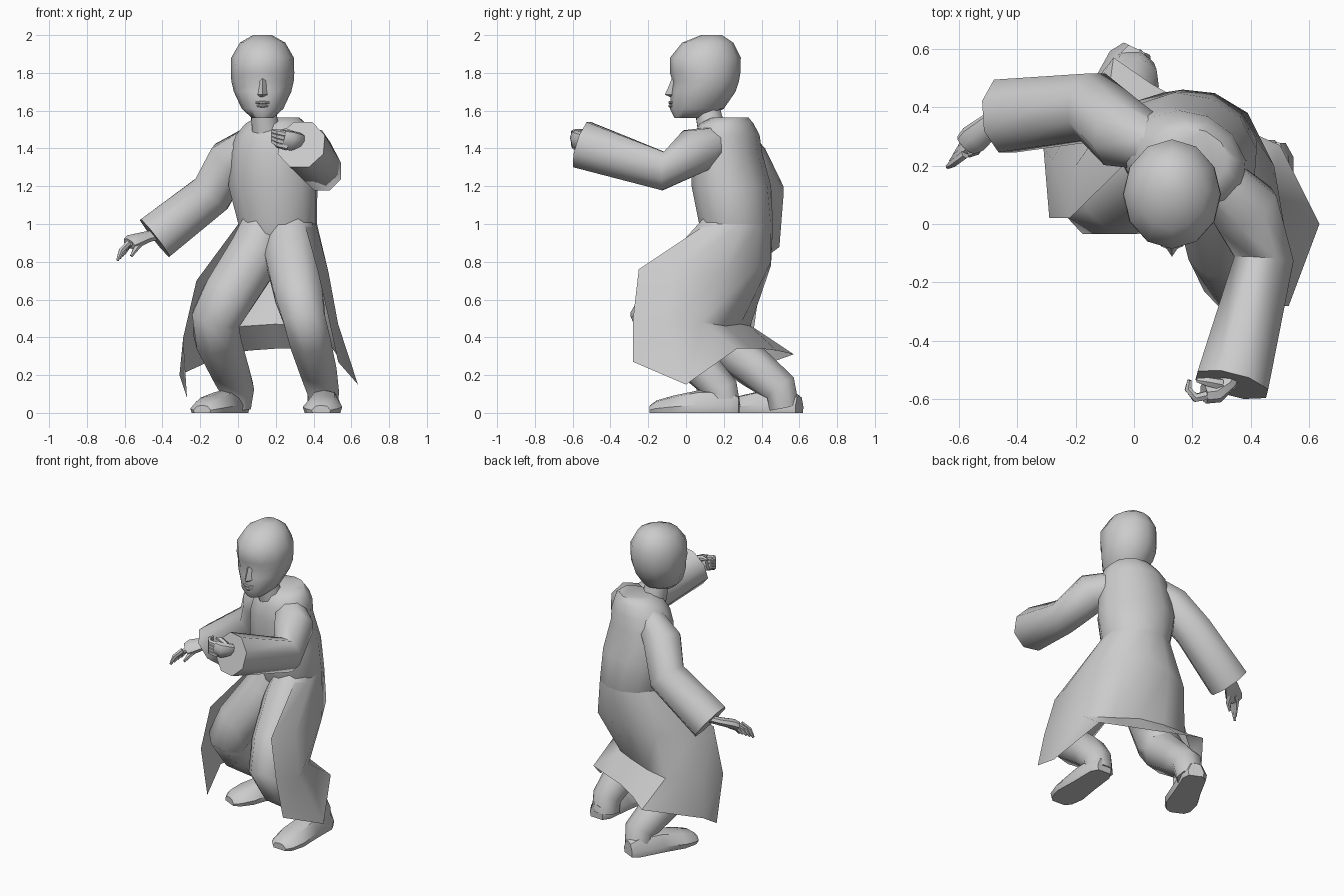
import bpy, bmesh, math
from mathutils import Vector


def finish(bm, name, angle=50):
    bmesh.ops.recalc_face_normals(bm, faces=bm.faces)
    me = bpy.data.meshes.new(name)
    bm.to_mesh(me)
    bm.free()
    ob = bpy.data.objects.new(name, me)
    bpy.context.collection.objects.link(ob)
    bpy.ops.object.select_all(action='DESELECT')
    ob.select_set(True)
    bpy.context.view_layer.objects.active = ob
    bpy.ops.object.shade_smooth_by_angle(angle=math.radians(angle))
    return ob


def loft(name, rings, closed=True, cap=True, angle=50):
    """Skin a list of equally long point rows."""
    bm = bmesh.new()
    rows = [[bm.verts.new(p) for p in r] for r in rings]
    n = len(rows[0])
    for a, b in zip(rows, rows[1:]):
        for i in range(n if closed else n - 1):
            j = (i + 1) % n
            bm.faces.new((a[i], a[j], b[j], b[i]))
    if closed and cap:
        bm.faces.new(rows[0])
        bm.faces.new(rows[-1])
    return finish(bm, name, angle)


def tube(name, path, n=8, flat=1.0, hint=(0, 0, 1)):
    """Tube along (x, y, z, radius) points; flat squashes it along the hint."""
    pts = [Vector(p[:3]) for p in path]
    rings = []
    for i, p in enumerate(pts):
        d = (pts[min(i + 1, len(pts) - 1)] - pts[max(i - 1, 0)]).normalized()
        u = d.cross(Vector(hint)).normalized()
        v = u.cross(d)
        r = path[i][3]
        rings.append([p + u * r * math.cos(t) + v * r * flat * math.sin(t)
                      for t in ((k + .5) * math.tau / n for k in range(n))])
    return loft(name, rings)


def ellipse(cx, cy, z, rx, ry, rot=0, n=12):
    c, s = math.cos(math.radians(rot)), math.sin(math.radians(rot))
    out = []
    for k in range(n):
        a = rx * math.cos(k * math.tau / n)
        b = ry * math.sin(k * math.tau / n)
        out.append((cx + a * c - b * s, cy + a * s + b * c, z))
    return out


# Head: egg profile given as (z, front y, back y, half width)
head = [(1.56, -.06, .10, .055), (1.61, -.085, .20, .11), (1.70, -.08, .262, .152),
        (1.755, -.07, .28, .165), (1.80, -.085, .288, .168), (1.88, -.085, .29, .166),
        (1.96, -.02, .25, .12), (2.0, .08, .19, .05)]
loft("head", [ellipse(.13, (f + b) / 2, z, w, (b - f) / 2) for z, f, b, w in head])

# Face: nose and lips
loft("nose", [[(.13 - w, -.06, z), (.13, y, z), (.13 + w, -.06, z)]
              for z, w, y in ((1.67, .025, -.08), (1.685, .035, -.112), (1.71, .03, -.1), (1.77, .02, -.076))])
for z, w in ((1.625, .03), (1.643, .036)):
    tube("lip", [(.13 - w, -.072, z, .005), (.13, -.086, z, .009), (.13 + w, -.072, z, .005)], 6)

# Neck
tube("neck", [(.15, .14, 1.48, .08), (.13, .11, 1.62, .07)], 8, hint=(0, 1, 0))

# Torso, turned so the right shoulder sits further back
waist = ellipse(.21, .265, 1.0, .215, .195, -20)
loft("coat_body", [
    ellipse(.19, .25, .80, .11, .10, -20), ellipse(.20, .26, .90, .185, .165, -20), waist,
    *[ellipse(*r) for r in (
        (.185, .24, 1.2, .245, .205, -22), (.175, .215, 1.38, .225, .18, -24),
        (.185, .215, 1.47, .205, .168, -24), (.20, .215, 1.53, .17, .138, -24),
        (.21, .235, 1.565, .12, .09, -24))]])

# Coat skirt: hangs from the waist, open in front, pinched behind the knees, flared hem
skirt = [
    [waist[k] for k in (7, 6, 5, 4, 3, 2, 1, 0, 11)],
    [(-.22, .02, .7), (-.2, .2, .72), (-.06, .4, .74), (.1, .45, .78), (.25, .45, .8),
     (.39, .38, .77), (.48, .2, .73), (.48, -.08, .74), (.42, -.25, .76)],
    [(-.29, .02, .4), (-.28, .22, .42), (-.1, .36, .45), (.05, .34, .46), (.2, .29, .47),
     (.34, .21, .46), (.47, .08, .48), (.53, -.1, .47), (.48, -.28, .5)],
    [(-.27, .06, .08), (-.31, .26, .2), (-.07, .57, .31), (.06, .48, .33), (.2, .4, .34),
     (.34, .34, .34), (.5, .27, .34), (.635, .0, .15), (.53, -.28, .27)]]
loft("coat_skirt", skirt, closed=False)

# Sleeves with wide cuffs
tube("left_sleeve", [(.25, .19, 1.44, .085), (.38, .05, 1.39, .125), (.445, -.12, 1.28, .11),
                     (.335, -.55, 1.42, .135)])
tube("right_sleeve", [(.09, .26, 1.45, .085), (-.04, .31, 1.34, .125), (-.14, .40, 1.16, .125),
                      (-.44, .37, .925, .135)], hint=(0, 1, 0))

# Trouser legs
tube("left_leg", [(.27, .22, .99, .13), (.285, .12, .84, .155), (.32, -.08, .64, .14), (.35, -.185, .50, .12),
                  (.375, -.13, .40, .118), (.42, .08, .24, .105), (.45, .195, .12, .09), (.45, .21, .03, .085)],
     hint=(0, 1, 0))
tube("right_leg", [(.14, .23, .99, .13), (.09, .2, .84, .155), (-.05, .1, .62, .15), (-.115, .09, .50, .14),
                   (-.11, .16, .40, .13), (-.05, .36, .24, .11), (-.005, .50, .13, .095), (-.01, .52, .03, .085)],
     hint=(0, 1, 0))


# Shoes: flat-soled loft from heel to toe
def shoe(name, heel, toe):
    h, t = Vector((*heel, 0)), Vector((*toe, 0))
    side = Vector((0, 0, 1)).cross((t - h).normalized())
    rings = []
    for f, w, z in ((0, .05, .09), (.1, .08, .12), (.45, .09, .12), (.75, .105, .09), (.93, .085, .065), (1, .05, .04)):
        c = h.lerp(t, f)
        rings.append([c + side * w * a + Vector((0, 0, z * b)) for a, b in
                      ((-.9, 0), (-1, .35), (-.6, .9), (0, 1), (.6, .9), (1, .35), (.9, 0))])
    loft(name, rings, angle=40)


shoe("left_shoe", (.47, .28), (.44, -.19))
shoe("right_shoe", (.01, .60), (-.19, .18))

# Right hand: open, fingers reaching out and down
tube("right_palm", [(-.40, .385, .95, .04), (-.49, .34, .93, .045), (-.55, .29, .91, .055), (-.575, .27, .895, .045)],
     8, .6, hint=(.3, -.3, 1))
for k in range(4):
    o = (k - 1.5) * .024
    tube("right_finger", [(-.56 + o * .5, .275 + o, .90, .016), (-.60 + o * .5, .245 + o, .87 + o * .3, .015),
                          (-.62 + o * .5, .225 + o * .8, .825 + o * .5, .008)], 6)
tube("right_thumb", [(-.51, .31, .91, .02), (-.54, .25, .87, .016), (-.565, .235, .83, .008)], 6)

# Left hand: curled fingers pointing across the body
tube("left_palm", [(.335, -.48, 1.43, .04), (.32, -.54, 1.44, .045), (.28, -.575, 1.44, .055), (.24, -.58, 1.45, .05)],
     8, .7, hint=(0, 1, .2))
for k in range(4):
    o = (k - 1.5) * .022
    tube("left_finger", [(.26, -.585, 1.44 + o, .018), (.21, -.595, 1.452 + o, .016),
                         (.185, -.565, 1.465 + o * .8, .013), (.19, -.535, 1.47 + o * .7, .008)], 6)
tube("left_thumb", [(.30, -.55, 1.47, .02), (.25, -.54, 1.49, .017), (.215, -.535, 1.49, .008)], 6)
